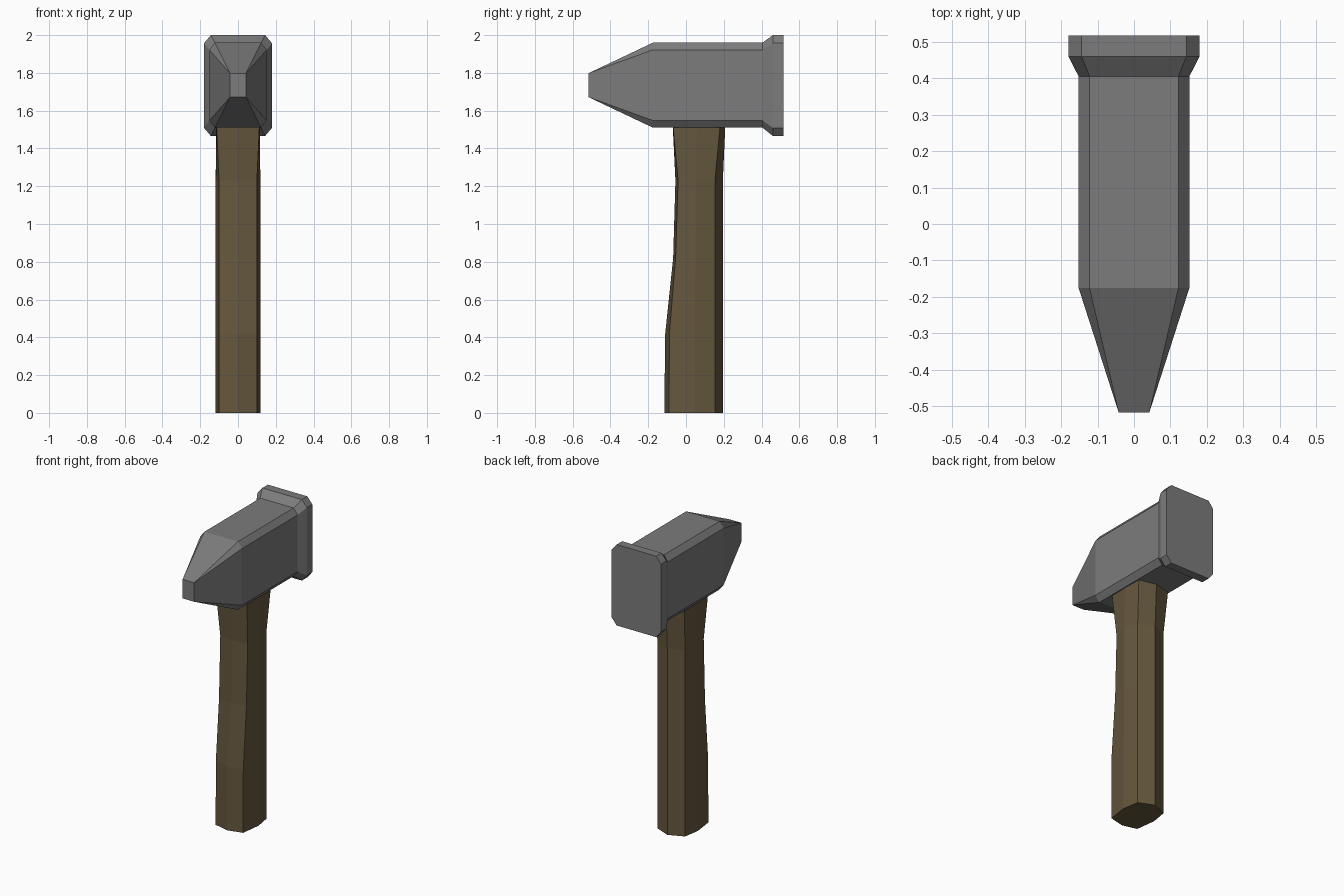
import bpy, bmesh

if "Cube" in bpy.data.objects:
    bpy.data.objects.remove(bpy.data.objects["Cube"])


def material(name, rgb):
    m = bpy.data.materials.new(name)
    m.diffuse_color = (*rgb, 1)
    m.use_nodes = True
    m.node_tree.nodes["Principled BSDF"].inputs["Base Color"].default_value = m.diffuse_color
    return m


def loft(name, rings, mat):
    """Skin consecutive rings of equal point count, cap the ends, merge doubles."""
    bm = bmesh.new()
    loops = [[bm.verts.new(p) for p in ring] for ring in rings]
    n = len(loops[0])
    for a, b in zip(loops, loops[1:]):
        for i in range(n):
            j = (i + 1) % n
            bm.faces.new((a[i], a[j], b[j], b[i]))
    bm.faces.new(loops[0])
    bm.faces.new(loops[-1])
    bmesh.ops.remove_doubles(bm, verts=bm.verts, dist=1e-4)
    bmesh.ops.recalc_face_normals(bm, faces=bm.faces)
    me = bpy.data.meshes.new(name)
    bm.to_mesh(me)
    bm.free()
    me.materials.append(mat)
    ob = bpy.data.objects.new(name, me)
    bpy.context.collection.objects.link(ob)
    return ob


def head_ring(y, w, z0, z1, cx, cz):
    """Chamfered rectangle across the head at depth y."""
    return [(-w + cx, y, z0), (w - cx, y, z0), (w, y, z0 + cz), (w, y, z1 - cz),
            (w - cx, y, z1), (-w + cx, y, z1), (-w, y, z1 - cz), (-w, y, z0 + cz)]


def handle_ring(z, front, front_corner, side, back_corner, back, cw, w):
    """Eight-sided handle section, mirrored in x."""
    return [(0, front, z), (cw, front_corner, z), (w, side, z), (cw, back_corner, z),
            (0, back, z), (-cw, back_corner, z), (-w, side, z), (-cw, front_corner, z)]


steel = material("steel", (0.2, 0.2, 0.2))
wood = material("wood", (0.13, 0.095, 0.047))

# Head: tapered peen, chamfered body, flared striking face
loft("hammer_head", [
    head_ring(-0.517, 0.042, 1.672, 1.798, 0, 0),
    head_ring(-0.175, 0.152, 1.51, 1.96, 0.03, 0.038),
    head_ring(0.405, 0.152, 1.51, 1.96, 0.03, 0.038),
    head_ring(0.46, 0.18, 1.466, 2.0, 0.036, 0.043),
    head_ring(0.517, 0.18, 1.466, 2.0, 0.036, 0.043),
], steel)

# Handle: gently curved grip flaring under the head
loft("handle", [
    handle_ring(0.0, -0.115, -0.09, 0.045, 0.153, 0.195, 0.1, 0.118),
    handle_ring(0.42, -0.11, -0.088, 0.045, 0.153, 0.195, 0.1, 0.118),
    handle_ring(0.82, -0.068, -0.055, 0.05, 0.153, 0.195, 0.1, 0.118),
    handle_ring(1.23, -0.056, -0.042, 0.05, 0.153, 0.195, 0.1, 0.118),
    handle_ring(1.515, -0.07, -0.068, 0.06, 0.18, 0.208, 0.113, 0.117),
], wood)
